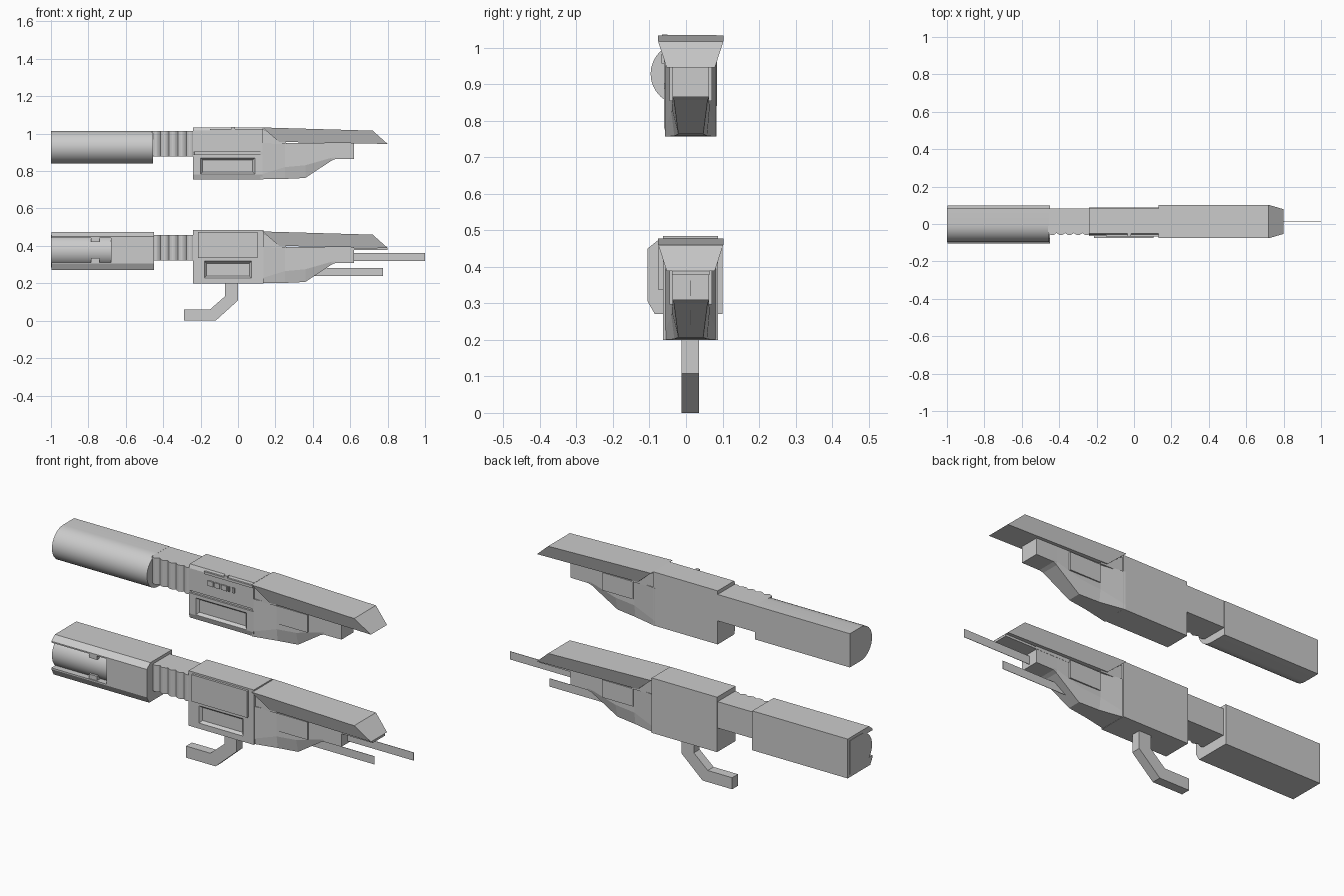
import bpy, bmesh, math

if "Cube" in bpy.data.objects:
    bpy.data.objects.remove(bpy.data.objects["Cube"])

CY = 0.013          # centre line of the guns in y
LIFT = 0.556        # upper gun sits this far above the lower one


def mesh(name, verts, faces):
    me = bpy.data.meshes.new(name)
    me.from_pydata(verts, [], faces)
    bm = bmesh.new()
    bm.from_mesh(me)
    bmesh.ops.recalc_face_normals(bm, faces=bm.faces)
    bm.to_mesh(me)
    bm.free()
    ob = bpy.data.objects.new(name, me)
    bpy.context.collection.objects.link(ob)
    return ob


def loft(name, rings):
    n = len(rings[0])
    verts = [v for r in rings for v in r]
    faces = [tuple(range(n)), tuple(range(len(verts) - n, len(verts)))]
    for k in range(len(rings) - 1):
        for i in range(n):
            j = (i + 1) % n
            faces.append((k * n + i, k * n + j, (k + 1) * n + j, (k + 1) * n + i))
    return mesh(name, verts, faces)


def prism(name, pts, axis, a, b, dz=0.0):
    """Extrude a 2D profile along an axis between a and b."""
    def put(p, t):
        x, y, z = {'x': (t, *p), 'y': (p[0], t, p[1]), 'z': (*p, t)}[axis]
        return (x, y, z + dz)
    return loft(name, [[put(p, t) for p in pts] for t in (a, b)])


def box(name, x0, x1, y0, y1, z0, z1, dz=0.0):
    return prism(name, [(x0, y0), (x1, y0), (x1, y1), (x0, y1)], 'z', z0, z1, dz)


def cut(ob, cutter):
    m = ob.modifiers.new("cut", 'BOOLEAN')
    m.operation, m.solver, m.object = 'DIFFERENCE', 'EXACT', cutter
    bpy.context.view_layer.objects.active = ob
    bpy.ops.object.modifier_apply(modifier=m.name)
    bpy.data.objects.remove(cutter)


def pocket(ob, x0, x1, z0, z1, y, depth, dz):
    """Sloped recess in a front face at the given y."""
    s = depth * 0.8
    rings = [[(x0 - s, y - depth, z0 - s), (x1 + s, y - depth, z0 - s),
              (x1 + s, y - depth, z1 + s), (x0 - s, y - depth, z1 + s)],
             [(x0 + s, y + depth, z0 + s), (x1 - s, y + depth, z0 + s),
              (x1 - s, y + depth, z1 - s), (x0 + s, y + depth, z1 - s)]]
    cut(ob, loft("pocket_cutter", [[(x, yy, z + dz) for x, yy, z in r] for r in rings]))


def core(tag, dz):
    """Parts shared by both guns, heights given for the lower gun."""
    # stock tube: flat back, rounded front
    arc = [(-0.005 - 0.092 * math.sin(t), 0.372 + 0.0875 * math.cos(t))
           for t in [math.pi * i / 16 for i in range(17)]]
    tube = prism(tag + "_tube", [(0.085, 0.2845), (0.085, 0.4595)] + arc, 'x', -1, -0.455, dz)
    for p in tube.data.polygons:
        p.use_smooth = abs(p.normal.x) < 0.5 and p.normal.y < 0.3
    bpy.context.view_layer.objects.active = tube
    tube.select_set(True)
    bpy.ops.object.shade_smooth_by_angle(angle=math.radians(30))
    tube.select_set(False)

    # ribbed neck
    ribs = [(-0.46 + 0.23 * i / 30, -0.048 - 0.012 * abs(math.sin(math.pi * i / 6)))
            for i in range(31)]
    prism(tag + "_neck", ribs + [(-0.23, 0.083), (-0.46, 0.083)], 'z', 0.322, 0.459, dz)

    # tapering nose with chamfered underside: x, half width, keel half width, z keel, z chamfer
    rings = []
    for x, w, k, zb, zc in [(0.12, 0.071, 0.071, 0.2, 0.225), (0.25, 0.053, 0.045, 0.202, 0.265),
                            (0.36, 0.051, 0.034, 0.207, 0.275), (0.5, 0.05, 0.046, 0.3, 0.315),
                            (0.52, 0.05, 0.05, 0.308, 0.318), (0.62, 0.05, 0.05, 0.309, 0.32)]:
        rings.append([(x, CY + s * y, z + dz) for s, y, z in
                      [(-1, k, zb), (1, k, zb), (1, w, zc), (1, w, 0.395),
                       (-1, w, 0.395), (-1, w, zc)]])
    loft(tag + "_nose", rings)
    for s in (-1, 1):
        y = CY + s * 0.052
        box(tag + "_nose_panel", 0.255, 0.43, y - 0.006, y + 0.006, 0.297, 0.389, dz)

    # long top rail, wide on top and narrow below, with a slanted tip
    prof = [(0.13, 0.477), (0.72, 0.46), (0.8, 0.389), (0.22, 0.4)]
    half = [0.089, 0.089, 0.066, 0.068]
    loft(tag + "_rail", [[(x, CY + s * w, z + dz) for (x, z), w in zip(prof, half)]
                         for s in (-1, 1)])
    prism(tag + "_rail_root", [(0.12, 0.39), (0.26, 0.39), (0.24, 0.42), (0.12, 0.475)],
          'y', -0.05, 0.076, dz)


# ---- upper gun ----
core("upper", LIFT)
body = prism("upper_body", [(0.083, 0.2), (0.083, 0.478), (-0.052, 0.478), (-0.06, 0.46),
                            (-0.06, 0.225), (-0.052, 0.2)], 'x', -0.24, 0.13, LIFT)
pocket(body, -0.2, 0.09, 0.227, 0.315, -0.06, 0.014, LIFT)
cut(body, box("groove_cutter", -0.3, 0.2, -0.1, -0.05, 0.332, 0.345, LIFT))
for x0, x1 in [(-0.128, -0.098), (-0.09, -0.06), (-0.052, -0.018), (-0.01, -0.004), (0.012, 0.024)]:
    box("upper_button", x0, x1, -0.067, -0.055, 0.4, 0.426, LIFT)
box("upper_top_strip", -0.15, 0.13, -0.066, -0.05, 0.455, 0.468, LIFT)
box("upper_top_tab", -0.035, -0.015, -0.066, -0.05, 0.455, 0.479, LIFT)

# ---- lower gun ----
core("lower", 0)
body = box("lower_body_cover", -0.24, 0.135, -0.063, 0.088, 0.199, 0.484)
pocket(body, -0.18, 0.072, 0.228, 0.318, -0.063, 0.014, 0)
box("lower_side_plate", -0.215, 0.105, -0.075, -0.06, 0.336, 0.475)

# stock cover with a window showing the tube
cover = prism("lower_tube_cover", [(0.1, 0.27), (0.1, 0.474), (-0.075, 0.474), (-0.105, 0.45),
                                   (-0.105, 0.305), (-0.085, 0.27)], 'x', -0.998, -0.45)
cut(cover, box("window_cutter", -1.1, -0.68, -0.2, 0.0, 0.312, 0.443))
for z0, z1 in [(0.312, 0.335), (0.42, 0.443)]:
    box("lower_window_tab", -0.785, -0.74, -0.1, -0.05, z0, z1)

# underside strip of the rail and the two thin barrels
box("lower_rail_strip", 0.13, 0.8, -0.038, 0.064, 0.377, 0.388)
box("lower_long_barrel", 0.5, 1.0, CY - 0.001, CY + 0.001, 0.32, 0.362)
box("lower_short_barrel", 0.35, 0.775, CY - 0.001, CY + 0.001, 0.24, 0.282)

# bent handle
prism("lower_handle", [(-0.07, 0.21), (0, 0.21), (0, 0.108), (-0.12, 0), (-0.29, 0),
                       (-0.29, 0.06), (-0.15, 0.06), (-0.07, 0.13)], 'y', -0.012, 0.036)
